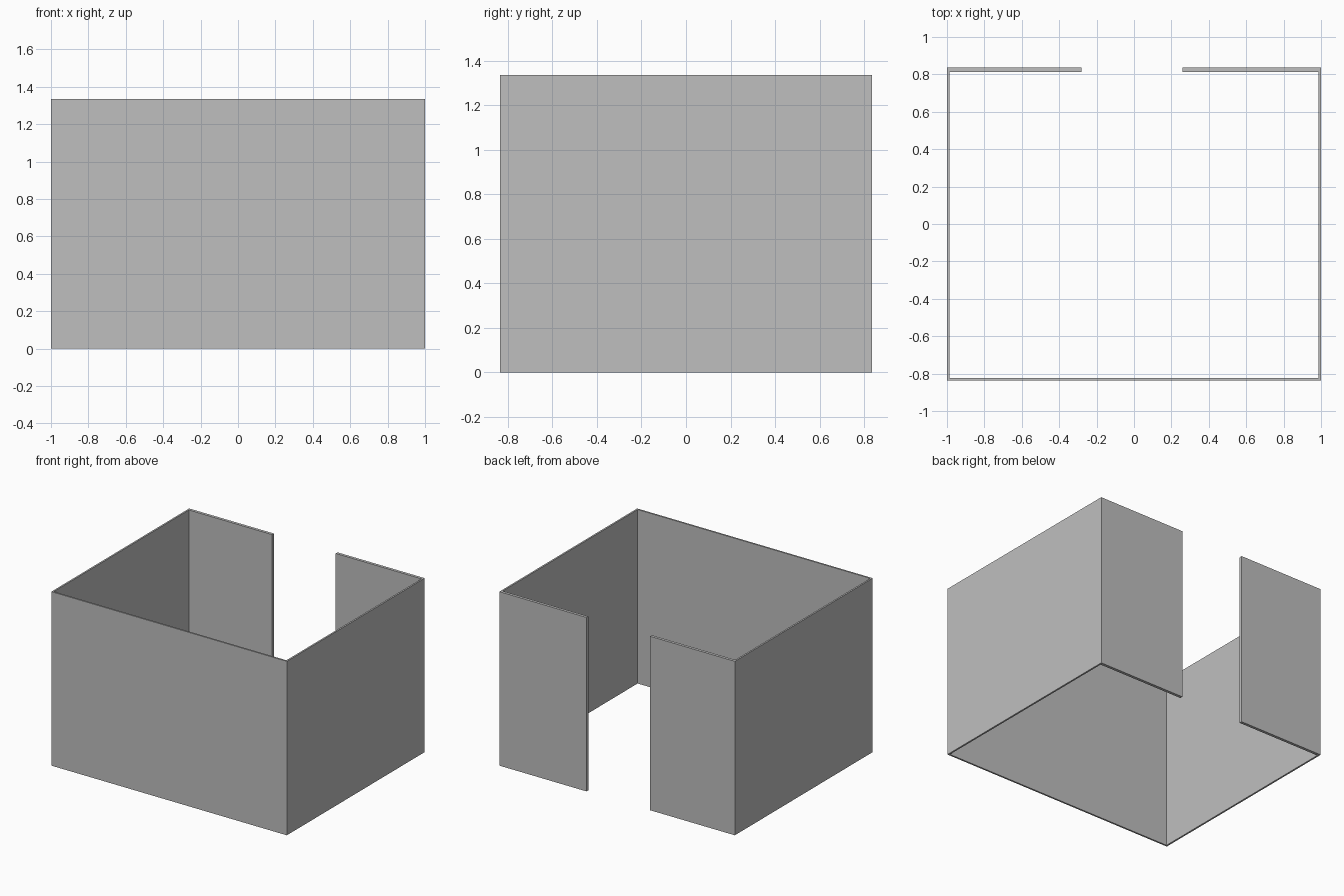
import bpy

cube = bpy.data.objects.get("Cube")
if cube:
    bpy.data.objects.remove(cube, do_unlink=True)

# Single plain grey for every wall
grey = bpy.data.materials.new("wall_grey")
grey.use_nodes = True
colour = (0.52, 0.52, 0.52, 1)
grey.diffuse_color = colour
grey.node_tree.nodes["Principled BSDF"].inputs["Base Color"].default_value = colour

HALF_X, HALF_Y, HEIGHT = 1.0, 0.836, 1.335
THIN, THICK = 0.013, 0.022


def wall(name, x0, x1, y0, y1):
    """Upright slab standing on the ground between two plan corners."""
    bpy.ops.mesh.primitive_cube_add(
        size=1, location=((x0 + x1) / 2, (y0 + y1) / 2, HEIGHT / 2))
    ob = bpy.context.object
    ob.name = name
    ob.scale = (x1 - x0, y1 - y0, HEIGHT)
    bpy.ops.object.transform_apply(location=False, rotation=False, scale=True)
    ob.data.materials.append(grey)


# Full-width front wall
wall("front_wall", -HALF_X, HALF_X, -HALF_Y, -HALF_Y + THIN)

# Side walls fitted between the front wall and the back panels
side_ends = (-HALF_Y + THIN, HALF_Y - THICK)
wall("right_wall", -HALF_X, -HALF_X + THIN, *side_ends)
wall("left_wall", HALF_X - THIN, HALF_X, *side_ends)

# Thicker back panels either side of the full-height opening
wall("back_panel_right", -HALF_X, -0.28, HALF_Y - THICK, HALF_Y)
wall("back_panel_left", 0.26, HALF_X, HALF_Y - THICK, HALF_Y)
